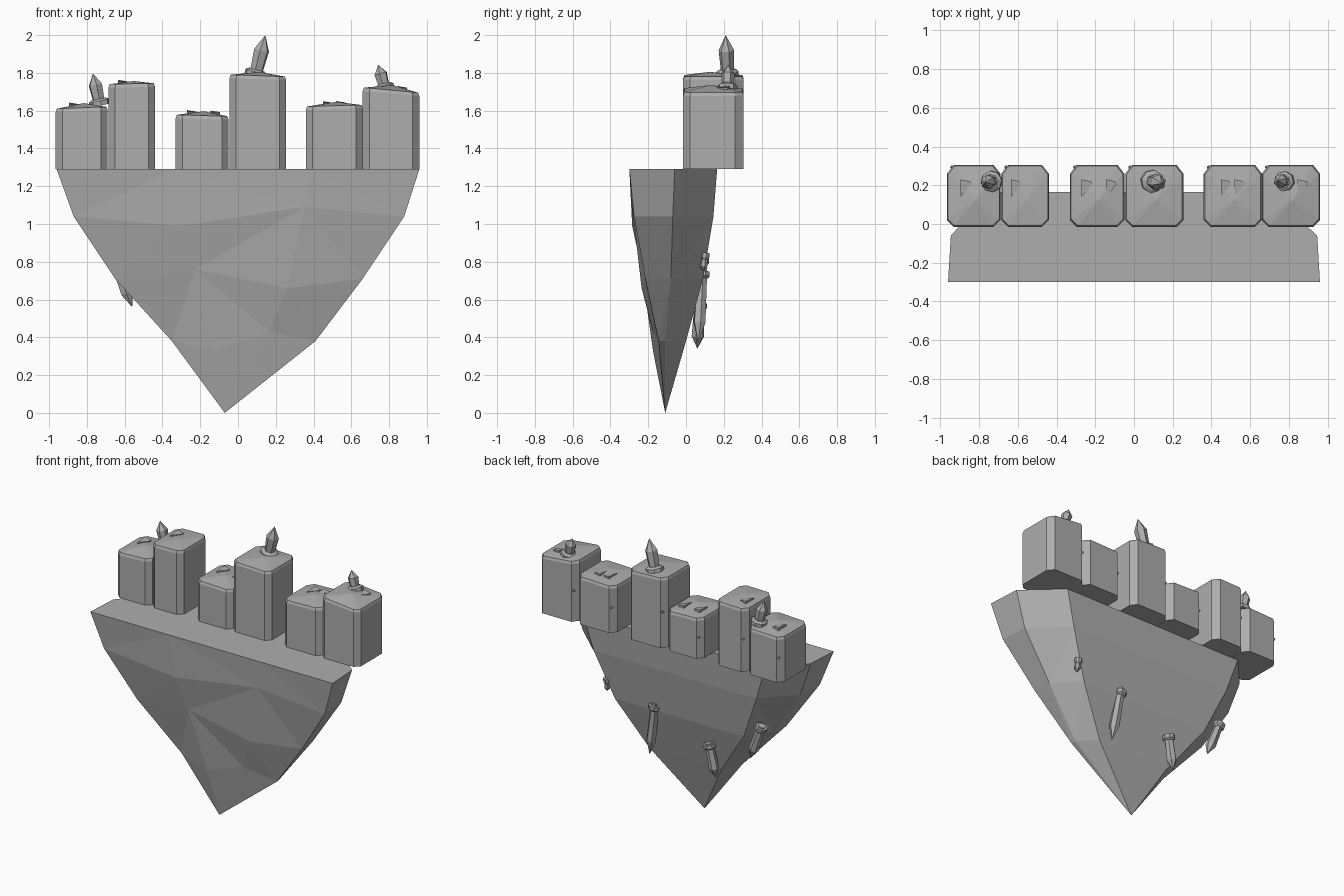
import bpy, bmesh, math
from mathutils import Vector

cube = bpy.data.objects.get("Cube")
if cube:
    bpy.data.objects.remove(cube, do_unlink=True)

GREY = (0.42, 0.42, 0.42, 1)
stone = bpy.data.materials.new("stone grey")
stone.use_nodes = True
stone.diffuse_color = GREY
stone.node_tree.nodes["Principled BSDF"].inputs["Base Color"].default_value = GREY


def finish(bm, name):
    bmesh.ops.recalc_face_normals(bm, faces=bm.faces)
    mesh = bpy.data.meshes.new(name)
    bm.to_mesh(mesh)
    bm.free()
    mesh.materials.append(stone)
    obj = bpy.data.objects.new(name, mesh)
    bpy.context.collection.objects.link(obj)
    return obj


def loft(bm, rings, tip=None):
    """Skin equal-length rings of points, closing the end with a tip or a cap."""
    rows = [[bm.verts.new(p) for p in ring] for ring in rings]
    n = len(rows[0])
    bm.faces.new(rows[0])
    for a, b in zip(rows, rows[1:]):
        for i in range(n):
            j = (i + 1) % n
            bm.faces.new((a[i], a[j], b[j], b[i]))
    if tip is None:
        bm.faces.new(rows[-1])
    else:
        t = bm.verts.new(tip)
        for i in range(n):
            bm.faces.new((rows[-1][i], rows[-1][(i + 1) % n], t))


# Floating rock: (z, left x, right x, front y, side corner y, back y, back-left x, back-right x)
levels = [
    (1.29, -0.96, 0.96, -0.30, -0.06, 0.165, -0.74, 0.70),
    (1.04, -0.87, 0.88, -0.285, -0.07, 0.145, -0.66, 0.63),
    (0.71, -0.65, 0.66, -0.235, -0.08, 0.09, -0.52, 0.50),
    (0.38, -0.35, 0.41, -0.175, -0.11, 0.0, -0.28, 0.29),
]
rings = []
for k, (z, xl, xr, yf, ym, yb, bl, br) in enumerate(levels):
    jog = 0.05 * (-1) ** k if k else 0          # uneven facets on the front
    rings.append([
        (xl, yf + 0.012 * k, z), (xl * 0.35, yf, z + jog), (xr * 0.4, yf, z - jog),
        (xr, yf + 0.01 * k, z), (xr * 0.985, ym, z), (br, yb, z), (bl, yb, z),
        (xl * 0.985, ym, z)])
bm = bmesh.new()
loft(bm, rings, (-0.07, -0.11, 0))
bmesh.ops.triangulate(bm, faces=[f for f in bm.faces if f.normal.z < 0.9 and len(f.verts) == 4])
finish(bm, "floating_rock")


# Stone blocks: chamfered columns with a narrow lip and a low peaked top
def block(name, x0, x1, left_z, right_z, peak):
    y0, y1, c, d = -0.015, 0.305, 0.035, 0.045
    outline = [(x0 + c, y0), (x1 - c, y0), (x1, y0 + c), (x1, y1 - d),
               (x1 - c, y1), (x0 + c, y1), (x0, y1 - d), (x0, y0 + c)]
    mx, my = (x0 + x1) / 2, (y0 + y1) / 2

    def top(x):
        return left_z + (right_z - left_z) * (x - x0) / (x1 - x0)

    bottom = [(x, y, 1.29) for x, y in outline]
    rim = [(x, y, top(x) - 0.018) for x, y in outline]
    lip = [(mx + (x - mx) * 0.96, my + (y - my) * 0.96, top(x)) for x, y in outline]
    bm = bmesh.new()
    loft(bm, [bottom, rim, lip], (mx + 0.01, my - 0.02, peak))
    # small studs on the back corners
    for x in (x0 + 0.025, x1 - 0.04):
        ret = bmesh.ops.create_icosphere(bm, subdivisions=1, radius=0.01)
        bmesh.ops.translate(bm, verts=ret["verts"],
                            vec=(x, y1 - 0.012, 1.29 + (peak - 1.29) * 0.5))
    finish(bm, name)


blocks = [
    (-0.965, -0.69, 1.61, 1.62, 1.64), (-0.685, -0.44, 1.74, 1.745, 1.757),
    (-0.33, -0.05, 1.578, 1.57, 1.597), (-0.045, 0.255, 1.79, 1.78, 1.805),
    (0.36, 0.66, 1.622, 1.63, 1.647), (0.66, 0.96, 1.722, 1.695, 1.735),
]
for i, b in enumerate(blocks):
    block(f"stone_block_{i + 1}", *b)


# Thin wedge chips lying on the block tops
def chip(name, x, z):
    bm = bmesh.new()
    w, d = 0.025, 0.045
    loft(bm, [[(x - w, 0.14, z - 0.02), (x + w, 0.20, z - 0.02), (x + w, 0.22, z - 0.02),
               (x - w, 0.14 + 2 * d, z - 0.02)],
              [(x - w, 0.14, z), (x + w, 0.20, z), (x + w, 0.22, z), (x - w, 0.14 + 2 * d, z + 0.008)]])
    finish(bm, name)


for i, (x, z) in enumerate([(-0.87, 1.635), (-0.61, 1.755), (-0.245, 1.595), (-0.12, 1.592),
                            (0.475, 1.642), (0.545, 1.643), (0.87, 1.722)]):
    chip(f"top_chip_{i + 1}", x, z)


# Crystals: hexagonal spikes growing out of a flat collar
def crystal(name, base, tip, r, collar, shoulder=0.6):
    base, tip = Vector(base), Vector(tip)
    axis = tip - base
    turn = axis.to_track_quat("Z", "Y")

    def ring(t, radius, n):
        return [base + axis * t + turn @ Vector((radius * math.cos(2 * math.pi * k / n),
                                                 radius * math.sin(2 * math.pi * k / n), 0))
                for k in range(n)]

    bm = bmesh.new()
    loft(bm, [ring(-0.1, r * 0.8, 6), ring(shoulder, r, 6)], tip)
    t = 0.018 / axis.length
    loft(bm, [ring(-t, collar, 8), ring(t * 0.4, collar, 8), ring(t, collar * 0.7, 8)])
    finish(bm, name)


for i, (base, tip, r, collar) in enumerate([
        ((-0.735, 0.22, 1.645), (-0.768, 0.215, 1.797), 0.038, 0.055),
        ((0.095, 0.22, 1.80), (0.145, 0.21, 2.0), 0.042, 0.06),
        ((0.775, 0.22, 1.725), (0.742, 0.225, 1.843), 0.036, 0.052)]):
    crystal(f"top_crystal_{i + 1}", base, tip, r, collar)

for i, (base, tip) in enumerate([
        ((0.188, 0.085, 0.73), (0.243, 0.065, 0.37)),
        ((-0.236, 0.07, 0.56), (-0.28, 0.06, 0.34)),
        ((-0.65, 0.08, 0.80), (-0.56, 0.07, 0.56)),
        ((0.557, 0.10, 0.83), (0.56, 0.09, 0.75))]):
    crystal(f"hanging_crystal_{i + 1}", base, tip, 0.034 if i < 3 else 0.02,
            0.042 if i < 3 else 0.025, 0.7)
